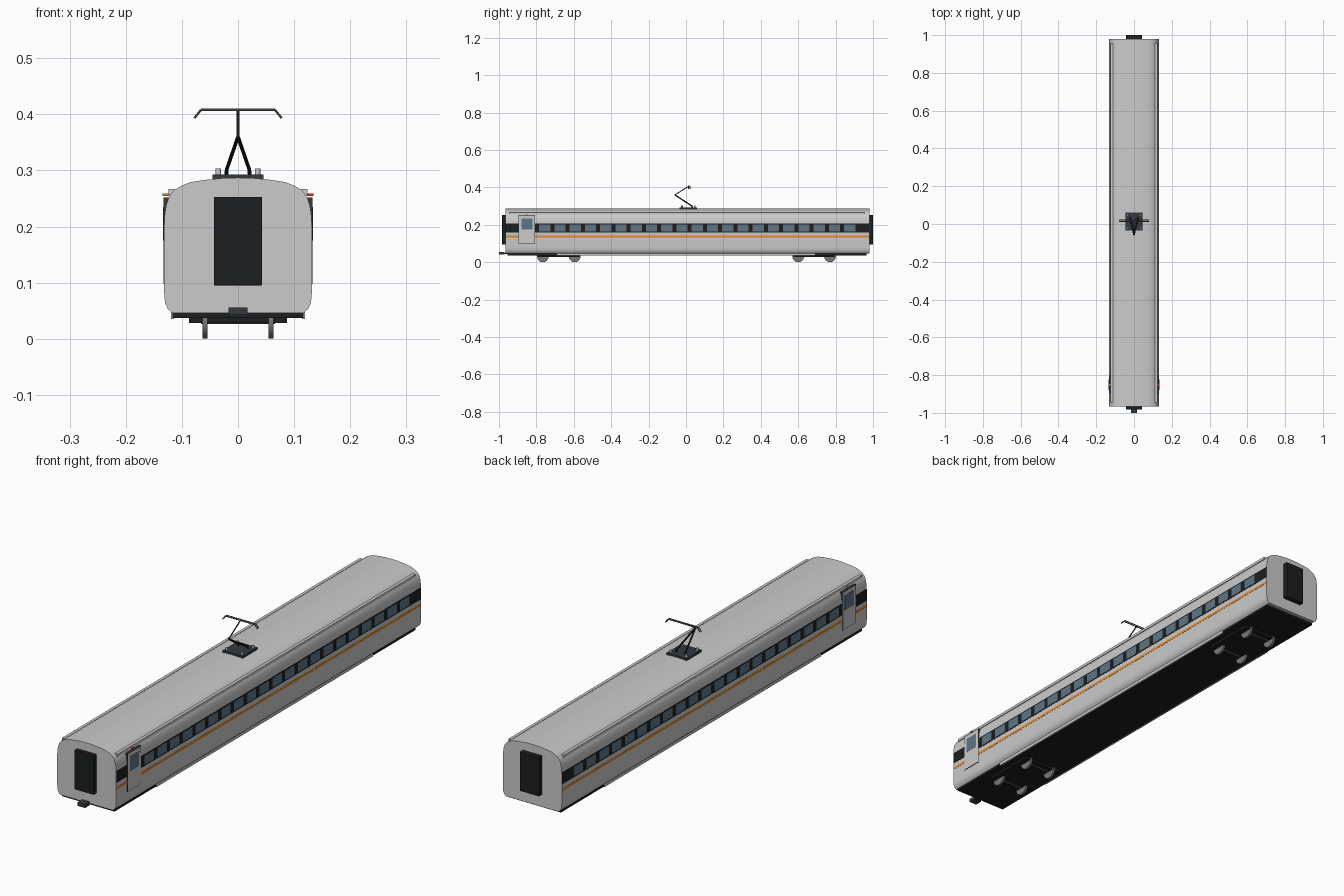
import bpy, bmesh, math
from mathutils import Vector

if "Cube" in bpy.data.objects:
    bpy.data.objects.remove(bpy.data.objects["Cube"])


def material(name, color):
    m = bpy.data.materials.new(name)
    m.diffuse_color = (*color, 1)
    m.use_nodes = True
    m.node_tree.nodes["Principled BSDF"].inputs["Base Color"].default_value = m.diffuse_color
    return m


DARK = material("dark", (0.012, 0.013, 0.015))
FRAME = material("frame_grey", (0.035, 0.042, 0.05))
GLASS = material("glass", (0.12, 0.18, 0.24))
ORANGE = material("orange", (0.8, 0.25, 0.02))
RED = material("red", (0.7, 0.04, 0.02))
STEEL = material("steel", (0.2, 0.19, 0.18))


def finish(name, bm, mat=None, smooth=False):
    bmesh.ops.recalc_face_normals(bm, faces=bm.faces)
    me = bpy.data.meshes.new(name)
    bm.to_mesh(me)
    bm.free()
    ob = bpy.data.objects.new(name, me)
    bpy.context.collection.objects.link(ob)
    if mat:
        me.materials.append(mat)
    if smooth:
        bpy.ops.object.select_all(action='DESELECT')
        ob.select_set(True)
        bpy.context.view_layer.objects.active = ob
        bpy.ops.object.shade_smooth_by_angle(angle=math.radians(35))
    return ob


def boxes(name, spans, mat=None, bevel=0):
    """Each span is (x0, x1, y0, y1, z0, z1)."""
    bm = bmesh.new()
    for x0, x1, y0, y1, z0, z1 in spans:
        vs = bmesh.ops.create_cube(bm, size=1)['verts']
        for v in vs:
            v.co = ((x0 + x1) / 2 + v.co.x * (x1 - x0),
                    (y0 + y1) / 2 + v.co.y * (y1 - y0),
                    (z0 + z1) / 2 + v.co.z * (z1 - z0))
    if bevel:
        bmesh.ops.bevel(bm, geom=bm.edges[:], offset=bevel, segments=2, affect='EDGES', profile=0.5)
    return finish(name, bm, mat)


def both_sides(spans):
    return spans + [(-s[1], -s[0], *s[2:]) for s in spans]


def rods(name, paths, r, mat, sides=8):
    """Cylinders joining the points of each path."""
    bm = bmesh.new()
    for path in paths:
        for a, b in zip(path, path[1:]):
            a, b = Vector(a), Vector(b)
            vs = bmesh.ops.create_cone(bm, cap_ends=True, segments=sides, radius1=r,
                                       radius2=r, depth=(b - a).length)['verts']
            q = (b - a).to_track_quat('Z', 'Y')
            for v in vs:
                v.co = q @ v.co + (a + b) / 2
    return finish(name, bm, mat, True)


# Car body: half section mirrored and swept along y
Y0, Y1 = -0.965, 0.98
half = [(0.117, 0.046), (0.125, 0.053), (0.13, 0.064), (0.1315, 0.08), (0.1315, 0.2),
        (0.131, 0.217), (0.128, 0.238), (0.123, 0.253), (0.114, 0.265),
        (0.1, 0.273), (0.085, 0.279), (0.06, 0.283), (0.03, 0.286)]
section = half + [(0, 0.287)] + [(-x, z) for x, z in reversed(half)]
bm = bmesh.new()
face = bm.faces.new([bm.verts.new((x, Y0, z)) for x, z in section])
out = bmesh.ops.extrude_face_region(bm, geom=[face])
for v in out['geom']:
    if isinstance(v, bmesh.types.BMVert):
        v.co.y = Y1
finish("car_body", bm, None, True)

# Side stripes and windows
boxes("window_band", both_sides([(0.129, 0.1322, Y0 + .001, Y1 - .001, 0.16, 0.207)]), DARK)
boxes("side_stripe", both_sides([(0.129, 0.1322, Y0 + .001, Y1 - .001, 0.132, 0.142)]), ORANGE)
boxes("side_windows", both_sides([(0.13, 0.1326, y - 0.03, y + 0.03, 0.165, 0.202)
                                  for y in [-0.755 + 0.0815 * i for i in range(21)]]), GLASS)

# Passenger doors at the front end
boxes("door", both_sides([(0.122, 0.1332, -0.892, -0.81, 0.1, 0.25)]))
boxes("door_outline", both_sides([(0.12, 0.1326, -0.895, -0.807, 0.098, 0.252)]), FRAME)
boxes("door_window", both_sides([(0.13, 0.1338, -0.88, -0.822, 0.175, 0.235)]), GLASS)
boxes("door_lamp_right", [(0.122, 0.1345, -0.855, -0.847, 0.254, 0.259)], RED)
boxes("door_lamp_left", [(-0.1345, -0.122, -0.855, -0.847, 0.254, 0.259)], ORANGE)

# Roof gutters
boxes("roof_gutter", both_sides([(0.112, 0.124, -0.945, 0.955, 0.256, 0.267)]))

# End gangways and coupler
boxes("gangway", [(-0.043, 0.043, -0.983, Y0 + .01, 0.095, 0.253),
                  (-0.043, 0.043, Y1 - .01, 1.0, 0.095, 0.253)], DARK, 0.002)
boxes("coupler", [(-0.017, 0.017, -1.0, -0.97, 0.042, 0.056),
                  (-0.009, 0.009, -0.98, -0.93, 0.043, 0.05)], FRAME)

# Underframe and side skirts
boxes("underframe", [(-0.117, 0.117, -0.955, 0.965, 0.037, 0.047)], DARK)
boxes("side_skirt", both_sides([(0.114, 0.119, -0.69, 0.69, 0.0355, 0.05)]))

# Bogies with wheels and axles
centres = (-0.68, 0.685)
boxes("bogie_frame", [(-0.087, 0.087, c - 0.11, c + 0.11, 0.028, 0.038) for c in centres], DARK)
axles = [c + d for c in centres for d in (-0.085, 0.085)]
rods("wheels", [[(s * 0.054, y, 0.031), (s * 0.063, y, 0.031)] for y in axles for s in (-1, 1)],
     0.031, STEEL, 24)
rods("axles", [[(-0.066, y, 0.031), (0.066, y, 0.031)] for y in axles], 0.005, STEEL)

# Pantograph
boxes("pantograph_base", [(-0.045, 0.045, -0.035, 0.06, 0.284, 0.293)], FRAME)
rods("insulators", [[(x, y, 0.29), (x, y, 0.303)] for x in (-0.035, 0.035)
                    for y in (-0.022, 0.047)], 0.005, None, 12)
knee = (0, -0.06, 0.36)
rods("lower_arms", [[(s * 0.021, 0.035, 0.292), (s * 0.02, 0.03, 0.302), knee] for s in (-1, 1)],
     0.0035, DARK)
rods("upper_arm", [[knee, (0, 0.017, 0.408)]], 0.0025, FRAME)
rods("contact_head", [[(-0.078, y, 0.393), (-0.066, y, 0.408), (0.066, y, 0.408),
                       (0.078, y, 0.393)] for y in (0.013, 0.021)], 0.002, STEEL)
